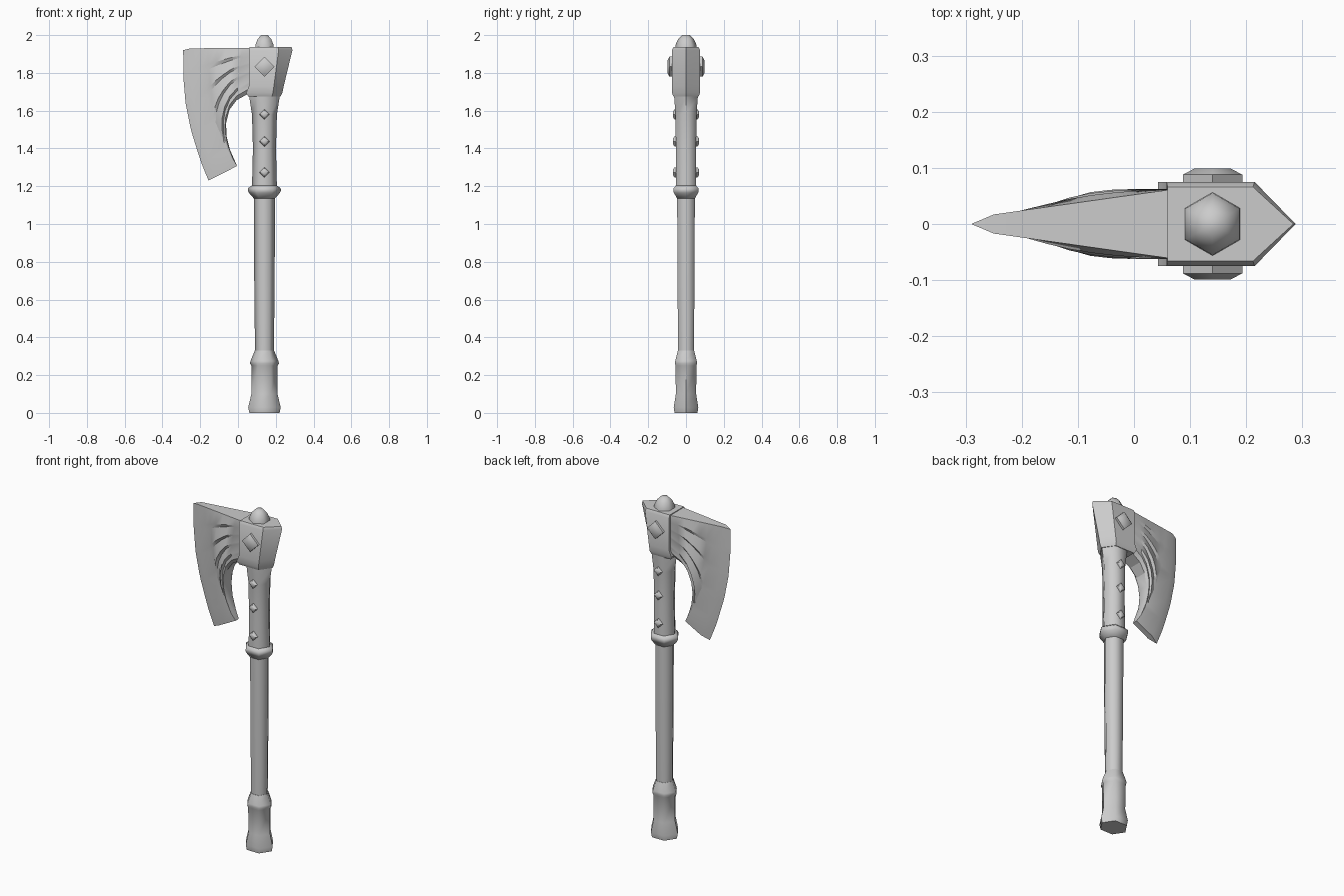
import bpy, bmesh, math
from mathutils import Vector

old = bpy.data.objects.get("Cube")
if old:
    bpy.data.objects.remove(old, do_unlink=True)

steel = bpy.data.materials.new("plain_grey")
steel.use_nodes = True
GREY = (0.6, 0.6, 0.6, 1)
steel.diffuse_color = GREY
steel.node_tree.nodes["Principled BSDF"].inputs["Base Color"].default_value = GREY

AXIS = 0.14  # x of the shaft


def loft(name, rings, angle, cap_end=True):
    """Skin a stack of equal-length closed rings."""
    bm = bmesh.new()
    loops = [[bm.verts.new(p) for p in ring] for ring in rings]
    n = len(loops[0])
    for a, b in zip(loops, loops[1:]):
        for i in range(n):
            j = (i + 1) % n
            bm.faces.new((a[i], a[j], b[j], b[i]))
    bm.faces.new(loops[0][::-1])
    if cap_end:
        bm.faces.new(loops[-1])
    bmesh.ops.remove_doubles(bm, verts=bm.verts, dist=0.0002)
    bmesh.ops.recalc_face_normals(bm, faces=bm.faces)
    mesh = bpy.data.meshes.new(name)
    bm.to_mesh(mesh)
    bm.free()
    mesh.materials.append(steel)
    ob = bpy.data.objects.new(name, mesh)
    bpy.context.collection.objects.link(ob)
    bpy.ops.object.select_all(action='DESELECT')
    ob.select_set(True)
    bpy.context.view_layer.objects.active = ob
    bpy.ops.object.shade_smooth_by_angle(angle=math.radians(angle))
    return ob


def hex_ring(z, rx, ry, turn=0.0):
    return [(AXIS + rx * math.cos(turn + k * math.pi / 3),
             ry * math.sin(turn + k * math.pi / 3), z) for k in range(6)]


def hex_part(name, profile, turn=0.0, angle=62):
    loft(name, [hex_ring(z, rx, ry, turn) for z, rx, ry in profile], angle)


# Six-sided shaft: pommel, grip, collar and upper shaft
hex_part("pommel", [(0, .08, .07), (.03, .086, .075), (.1, .069, .062),
                    (.25, .069, .064), (.262, .077, .068), (.275, .074, .066),
                    (.33, .051, .05)])
hex_part("grip", [(.32, .05, .048), (.7, .054, .052), (1.15, .056, .054)])
hex_part("collar", [(1.135, .056, .054), (1.165, .082, .074), (1.175, .087, .077),
                    (1.19, .086, .076), (1.205, .064, .06)])
hex_part("upper_shaft", [(1.19, .066, .062), (1.4, .061, .062),
                         (1.58, .066, .064), (1.67, .08, .072), (1.7, .08, .072)])

# Domed cap on top of the head
hex_part("top_cap", [(1.92, .058, .058), (1.95, .055, .055),
                     (1.98, .041, .041), (2.0, .02, .02)], turn=math.pi / 6)


# Head socket: five-sided prism with a pointed back
def socket_ring(z, left, right, tip, y):
    return [(left, -y, z), (right, -y, z), (tip, 0, z), (right, y, z), (left, y, z)]


loft("head_socket", [socket_ring(1.675, .055, .18, .225, .066),
                     socket_ring(1.695, .043, .185, .235, .075),
                     socket_ring(1.73, .058, .19, .242, .075),
                     socket_ring(1.92, .058, .215, .288, .075),
                     socket_ring(1.936, .06, .212, .284, .066)], 30)


# Diamond studs, on the front and back
def stud(name, z, size, depths):
    for side, label in ((-1, "front"), (1, "back")):
        rings = []
        for y, k in depths:
            r = size * k
            rings.append([(AXIS + r, side * y, z), (AXIS, side * y, z + r),
                          (AXIS - r, side * y, z), (AXIS, side * y, z - r)])
        loft(f"{name}_{label}", rings, 50)


stud("head_stud", 1.833, .053, ((.06, 1), (.088, 1), (.099, .6)))
for i, z in enumerate((1.273, 1.437, 1.58)):
    stud(f"shaft_stud_{i + 1}", z, .027, ((.045, 1), (.061, 1), (.07, .5)))


# Blade: a patch between its four border curves, with fluted sides
def along(points, t):
    f = t * (len(points) - 1)
    i = min(int(f), len(points) - 2)
    return Vector(points[i]).lerp(Vector(points[i + 1]), f - i)


CUT = [(-.29, 1.92), (-.289, 1.75), (-.272, 1.593), (-.235, 1.445),
       (-.193, 1.32), (-.156, 1.23)]
INNER = [(.055, 1.69), (-.008, 1.655), (-.045, 1.605), (-.063, 1.535),
         (-.061, 1.465), (-.042, 1.39), (-.005, 1.307), (-.11, 1.253)]
TOP = [(.07, 1.932), (-.25, 1.93)]
SOCKET = [TOP[0], INNER[0]]


def bevel_line(v):
    return along(CUT, v) + Vector((.04, .01)).lerp(Vector((.046, .023)), v)


def patch(u, v):
    def straight(a, b, t):
        return Vector(a).lerp(Vector(b), t)
    p = along(SOCKET, v).lerp(bevel_line(v), u)
    top_shift = along(TOP, u) - straight(TOP[0], bevel_line(0), u)
    inner_shift = along(INNER, u) - straight(INNER[0], bevel_line(1), u)
    return p + top_shift * (1 - v) + inner_shift * v


# Flutes swell downward, then step back in: (v, outward offset)
FLUTES = [(0, 0), (.13, .009), (.17, 0), (.31, .012), (.35, 0), (.5, .014),
          (.55, 0), (.73, .014), (.79, 0), (.9, .002), (1, -.016)]

rings = []
steps = len(INNER) - 1
for c in range(steps + 1):
    u = c / steps
    front, back = [], []
    for v, bump in FLUTES:
        p = patch(u, v)
        fade = math.sin(math.pi * min(1, u / .9)) if bump > 0 else min(1, (1 - u) * 4)
        y = .062 + (.017 - .062) * u + bump * fade
        front.append((p.x, -y, p.y))
        back.append((p.x, y, p.y))
    rings.append(front + back[::-1])
edge = [(along(CUT, v).x, 0, along(CUT, v).y) for v, _ in FLUTES]
rings.append(edge + edge[::-1])
loft("blade", rings, 22, cap_end=False)
